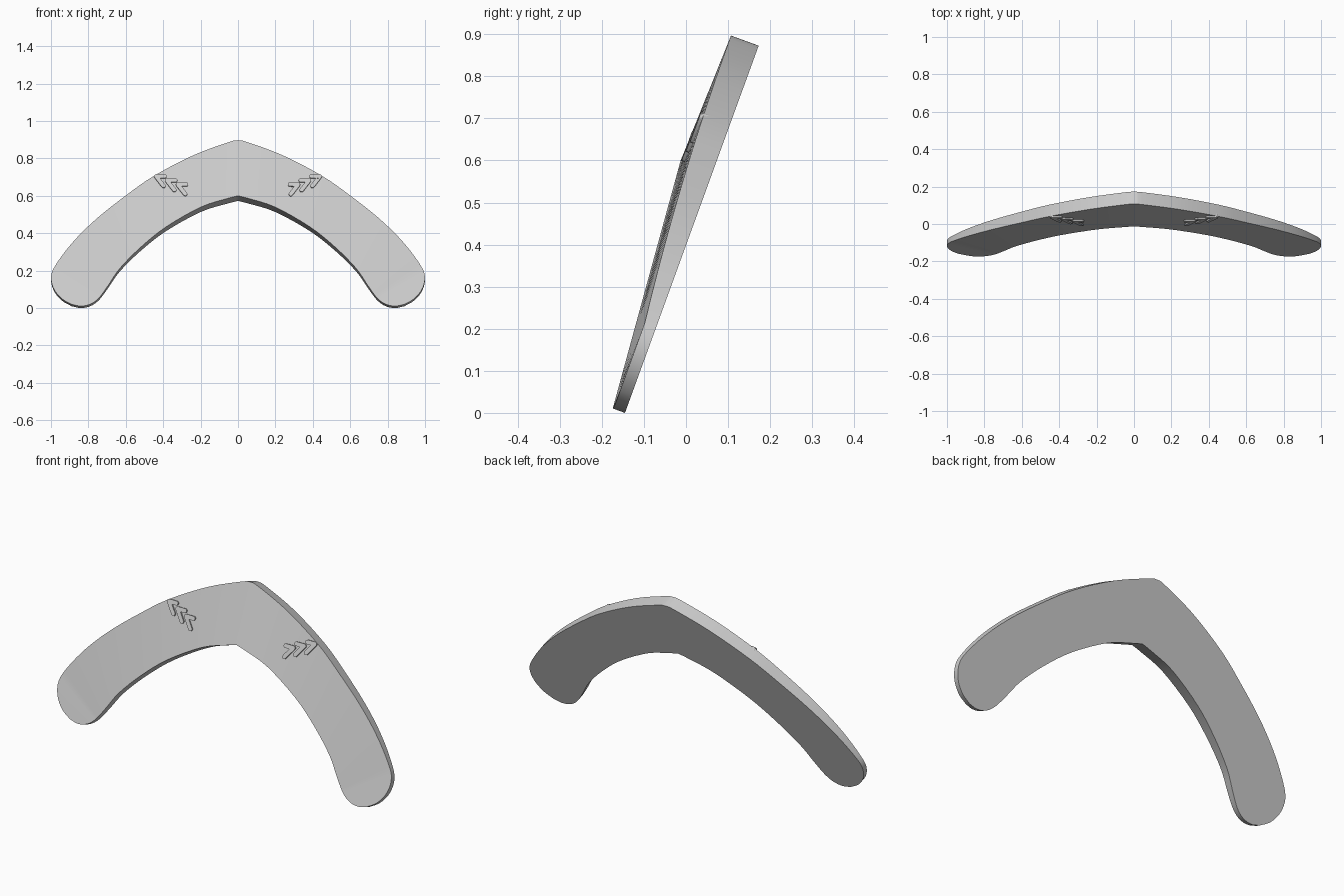
import bpy
import bmesh
import math
from mathutils import Vector, Matrix
from mathutils.bvhtree import BVHTree

if "Cube" in bpy.data.objects:
    bpy.data.objects.remove(bpy.data.objects["Cube"], do_unlink=True)

grey = bpy.data.materials.new("plain grey")
grey.use_nodes = True
colour = (0.6, 0.6, 0.6, 1)
grey.diffuse_color = colour
grey.node_tree.nodes["Principled BSDF"].inputs["Base Color"].default_value = colour

# Parts are modelled lying flat, then leaned back by this transform
LEAN = Matrix.Translation((0, -0.145, 0)) @ Matrix.Rotation(math.radians(70), 4, "X")


def spline(keys, steps=4):
    """Smooth curve through the key points."""
    pts = [Vector(k) for k in keys]
    ext = [2 * pts[0] - pts[1]] + pts + [2 * pts[-1] - pts[-2]]
    out = []
    for a, b, c, d in zip(ext, ext[1:], ext[2:], ext[3:]):
        for i in range(steps):
            t = i / steps
            out.append(b + (c - a) * t / 2
                       + (a - 2.5 * b + 2 * c - d / 2) * t ** 2
                       + (3 * b - 3 * c + d - a) * t ** 3 / 2)
    return out + [pts[-1]]


def finish(name, bm):
    bm.transform(LEAN)
    bmesh.ops.recalc_face_normals(bm, faces=bm.faces)
    mesh = bpy.data.meshes.new(name)
    bm.to_mesh(mesh)
    bm.free()
    mesh.materials.append(grey)
    obj = bpy.data.objects.new(name, mesh)
    bpy.context.collection.objects.link(obj)
    bpy.ops.object.select_all(action="DESELECT")
    obj.select_set(True)
    bpy.context.view_layer.objects.active = obj
    bpy.ops.object.shade_smooth_by_angle(angle=math.radians(30))
    return obj


def outer_depth(v):
    return max(0.029, 0.07 - 0.07 * (1 - v / 0.93) ** 2)


def inner_depth(v):
    return 0.031 + 0.05 * v / 0.61


# Outer and inner edge of one arm, from the bend to the rounded tip
outer = spline([(0, .929), (.045, .92), (.24, .843), (.45, .727), (.6, .617),
                (.75, .494), (.87, .374), (.96, .257), (.998, .18),
                (.988, .105), (.945, .045), (.89, .01)])
inner = spline([(0, .609), (.06, .593), (.2, .546), (.385, .437), (.52, .325),
                (.63, .21), (.69, .12), (.725, .068), (.75, .038),
                (.78, .015), (.815, .002), (.85, 0)])

# Body: flat back, tapering front, both arms in one skin
body = bmesh.new()
rings = []
stations = list(zip(outer, inner))
mirrored = [(Vector((-o.x, o.y)), Vector((-i.x, i.y))) for o, i in stations[:0:-1]]
for o, i in mirrored + stations:
    corners = [(o.x, o.y, 0), (o.x, o.y, outer_depth(o.y)),
               (i.x, i.y, inner_depth(i.y)), (i.x, i.y, 0)]
    rings.append([body.verts.new(c) for c in corners])
for a, b in zip(rings, rings[1:]):
    for k in range(4):
        n = (k + 1) % 4
        body.faces.new((a[k], a[n], b[n], b[k]))
body.faces.new(rings[0])
body.faces.new(rings[-1])
bmesh.ops.recalc_face_normals(body, faces=body.faces)
surface = BVHTree.FromBMesh(body)
finish("boomerang_body", body)


def front_height(p):
    hit = surface.ray_cast(Vector((p.x, p.y, 1)), Vector((0, 0, -1)))[0]
    return hit.z if hit else 0.06


def add_bar(bm, start, end, radius=0.011, rise=0.008):
    """Round-ended raised bar following the front face."""
    angle = math.atan2(end.y - start.y, end.x - start.x)
    low, high = [], []
    for centre, turn in ((end, -90), (start, 90)):
        for k in range(7):
            a = angle + math.radians(turn + 30 * k)
            p = centre + radius * Vector((math.cos(a), math.sin(a)))
            h = front_height(p)
            low.append(bm.verts.new((p.x, p.y, h - 0.006)))
            high.append(bm.verts.new((p.x, p.y, h + rise)))
    bm.faces.new(low)
    bm.faces.new(high)
    for k in range(len(low)):
        n = (k + 1) % len(low)
        bm.faces.new((low[k], low[n], high[n], high[k]))


# Raised chevrons, three on each arm, pointing outward
for side, label in ((1, "left"), (-1, "right")):
    marks = bmesh.new()
    for n in range(3):
        apex = Vector((0.322 + 0.058 * n, 0.675 + 0.024 * n))
        for arm in (Vector((-0.045, 0)), Vector((-0.04, -0.055))):
            tail = apex + arm
            add_bar(marks, Vector((side * apex.x, apex.y)),
                    Vector((side * tail.x, tail.y)))
    finish(label + "_chevrons", marks)
